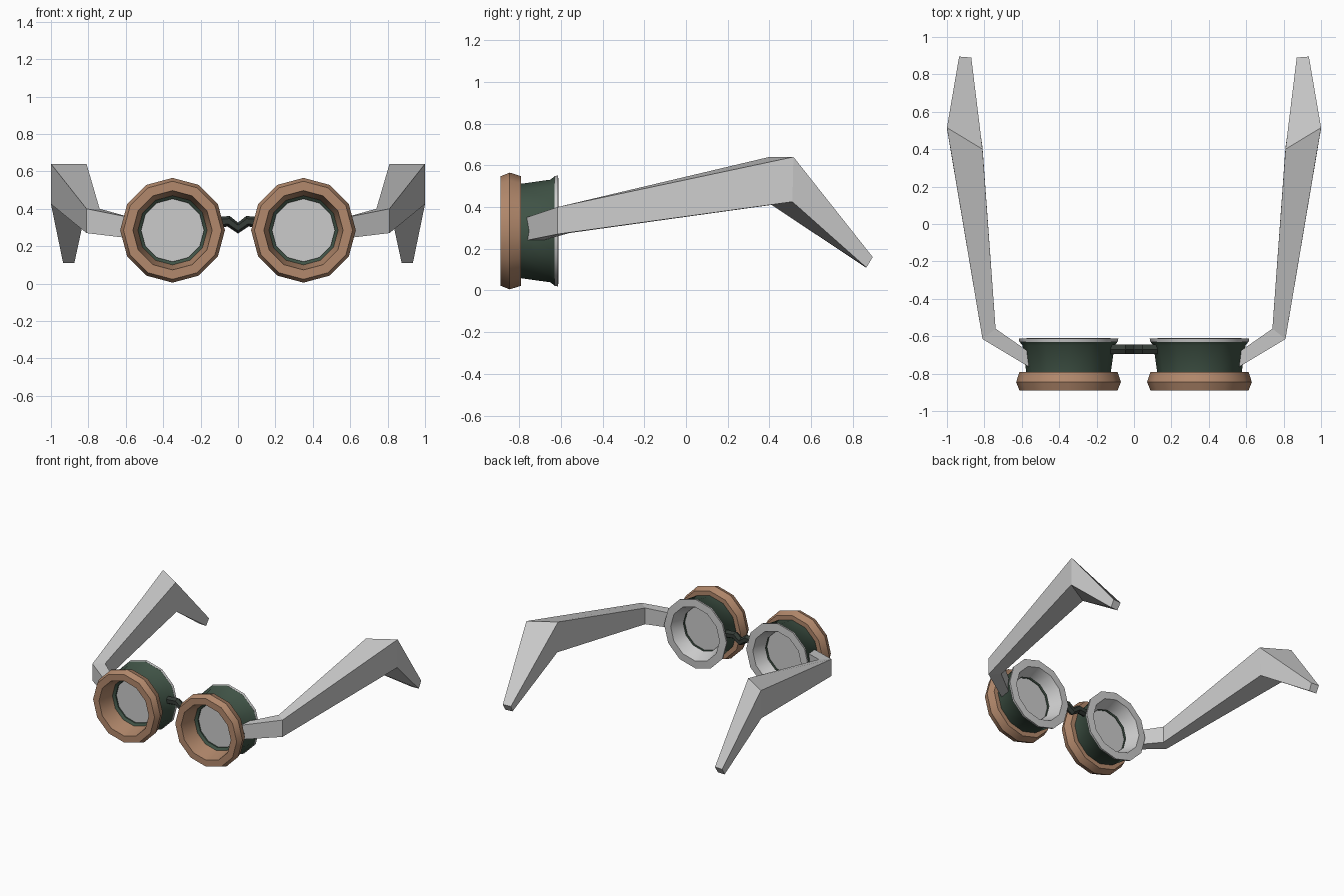
import bpy, bmesh, math
from mathutils import Vector

if "Cube" in bpy.data.objects:
    bpy.data.objects.remove(bpy.data.objects["Cube"])

EYE_X, EYE_Z, SIDES = 0.35, 0.285, 12


def material(name, rgb):
    m = bpy.data.materials.new(name)
    m.diffuse_color = (*rgb, 1)
    m.use_nodes = True
    m.node_tree.nodes["Principled BSDF"].inputs["Base Color"].default_value = m.diffuse_color
    return m


COPPER = material("copper", (0.45, 0.25, 0.15))
GREEN = material("green", (0.05, 0.085, 0.06))
DARK = material("dark_green", (0.035, 0.045, 0.038))


def finish(name, bm, mat=None, smooth=True):
    bmesh.ops.recalc_face_normals(bm, faces=bm.faces)
    me = bpy.data.meshes.new(name)
    bm.to_mesh(me)
    bm.free()
    ob = bpy.data.objects.new(name, me)
    bpy.context.collection.objects.link(ob)
    if mat:
        me.materials.append(mat)
    if smooth:
        bpy.ops.object.select_all(action='DESELECT')
        ob.select_set(True)
        bpy.context.view_layer.objects.active = ob
        bpy.ops.object.shade_smooth_by_angle(angle=math.radians(32))
    return ob


def loft(name, rings, closed=False, mat=None, smooth=True):
    """Skin a list of equal-length vertex rings; cap the ends unless closed."""
    bm = bmesh.new()
    vs = [[bm.verts.new(p) for p in ring] for ring in rings]
    n, count = len(rings[0]), len(rings)
    for i in range(count if closed else count - 1):
        a, b = vs[i], vs[(i + 1) % count]
        for j in range(n):
            k = (j + 1) % n
            bm.faces.new((a[j], a[k], b[k], b[j]))
    if not closed:
        bm.faces.new(vs[0])
        bm.faces.new(vs[-1])
    return finish(name, bm, mat, smooth)


def lathe(name, profile, cx, closed=True, mat=None):
    """Turn a (radius, y) profile around the eyepiece axis."""
    angles = [2 * math.pi * i / SIDES for i in range(SIDES)]
    rings = [[(cx + r * math.sin(a), y, EYE_Z + r * math.cos(a)) for a in angles]
             for r, y in profile]
    return loft(name, rings, closed, mat)


for side, s in (("left", -1), ("right", 1)):
    cx = s * EYE_X
    # Copper front ring with bevelled outside and deep bore
    lathe(side + "_front_ring",
          [(0.262, -0.79), (0.28, -0.845), (0.262, -0.89), (0.212, -0.89),
           (0.185, -0.765), (0.205, -0.765), (0.215, -0.79)], cx, mat=COPPER)
    # Green flared barrel
    lathe(side + "_barrel",
          [(0.225, -0.80), (0.246, -0.65), (0.262, -0.63), (0.225, -0.63),
           (0.182, -0.715), (0.168, -0.72), (0.168, -0.75), (0.195, -0.77)],
          cx, mat=GREEN)
    # Grey eye cup at the back
    lathe(side + "_eye_cup",
          [(0.263, -0.63), (0.266, -0.613), (0.208, -0.61), (0.166, -0.705),
           (0.18, -0.71), (0.222, -0.63)], cx)
    # Lens disc
    lathe(side + "_lens", [(0.175, -0.74), (0.175, -0.725)], cx, closed=False)

    # Temple arm: tapered sections as outer/inner top and bottom corners
    arm = [
        [(0.56, -0.765, 0.35), (0.56, -0.685, 0.35), (0.56, -0.685, 0.24), (0.56, -0.765, 0.24)],
        [(0.81, -0.615, 0.40), (0.74, -0.56, 0.40), (0.74, -0.56, 0.275), (0.81, -0.615, 0.27)],
        [(1.00, 0.515, 0.64), (0.81, 0.40, 0.64), (0.81, 0.41, 0.41), (1.00, 0.51, 0.425)],
        [(0.935, 0.895, 0.16), (0.87, 0.89, 0.16), (0.875, 0.862, 0.11), (0.935, 0.865, 0.11)],
    ]
    loft(side + "_temple_arm", [[(s * x, y, z) for x, y, z in ring] for ring in arm],
         smooth=False)

# Nose bridge: bent hexagonal tube dipping in the middle
path = [(-0.13, 0.325), (-0.05, 0.333), (0, 0.297), (0.05, 0.333), (0.13, 0.325)]
rings = []
for i, (x, z) in enumerate(path):
    p, q = path[max(i - 1, 0)], path[min(i + 1, 4)]
    t = Vector((q[0] - p[0], 0, q[1] - p[1])).normalized()
    up = Vector((-t.z, 0, t.x))
    rings.append([Vector((x, -0.67, z)) + 0.029 * (up * math.cos(a) + Vector((0, 1, 0)) * math.sin(a))
                  for a in (math.pi * j / 3 for j in range(6))])
loft("nose_bridge", rings, mat=DARK, smooth=False)
